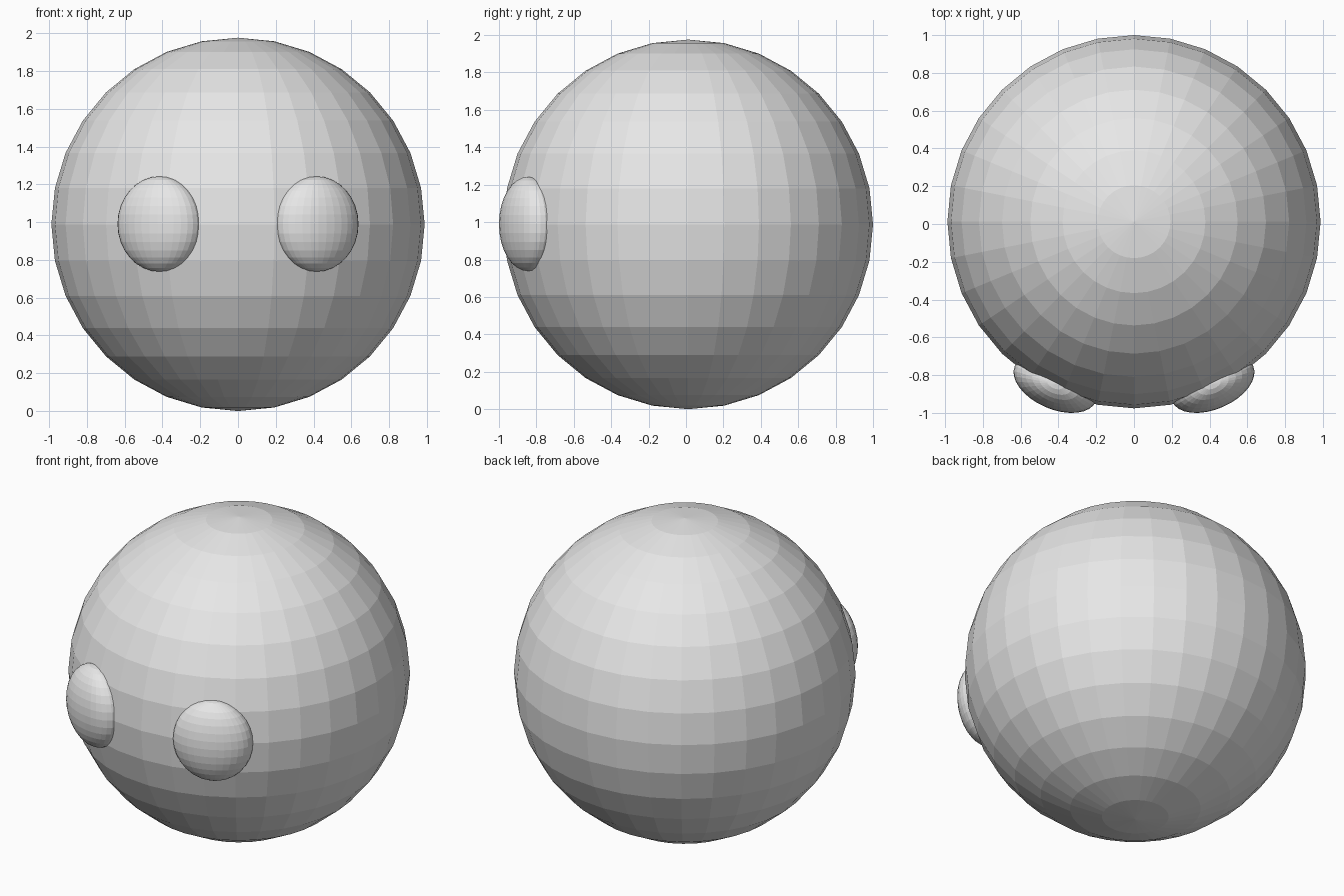
import bpy
import math

old = bpy.data.objects.get("Cube")
if old:
    bpy.data.objects.remove(old, do_unlink=True)

# Single plain grey
grey = bpy.data.materials.new("light_grey")
grey.use_nodes = True
colour = (0.8, 0.8, 0.8, 1)
grey.diffuse_color = colour
grey.node_tree.nodes["Principled BSDF"].inputs["Base Color"].default_value = colour


def ball(name, location, radii, turn=0.0):
    """Flat-shaded ellipsoid, turned about the vertical axis."""
    bpy.ops.mesh.primitive_uv_sphere_add(
        segments=32, ring_count=16, radius=1, location=location,
        rotation=(0, 0, turn))
    obj = bpy.context.object
    obj.name = name
    obj.scale = radii
    obj.data.materials.append(grey)
    bpy.ops.object.shade_flat()
    return obj


# Round head
R = 0.988
ball("head", (0, 1 - R, R), (R, R, R))

# Flattened eyes that follow the curve of the head
for side, name in ((1, "left_eye"), (-1, "right_eye")):
    ball(name, (side * 0.416, -0.845, 0.99), (0.235, 0.135, 0.252),
         side * math.radians(23.5))
